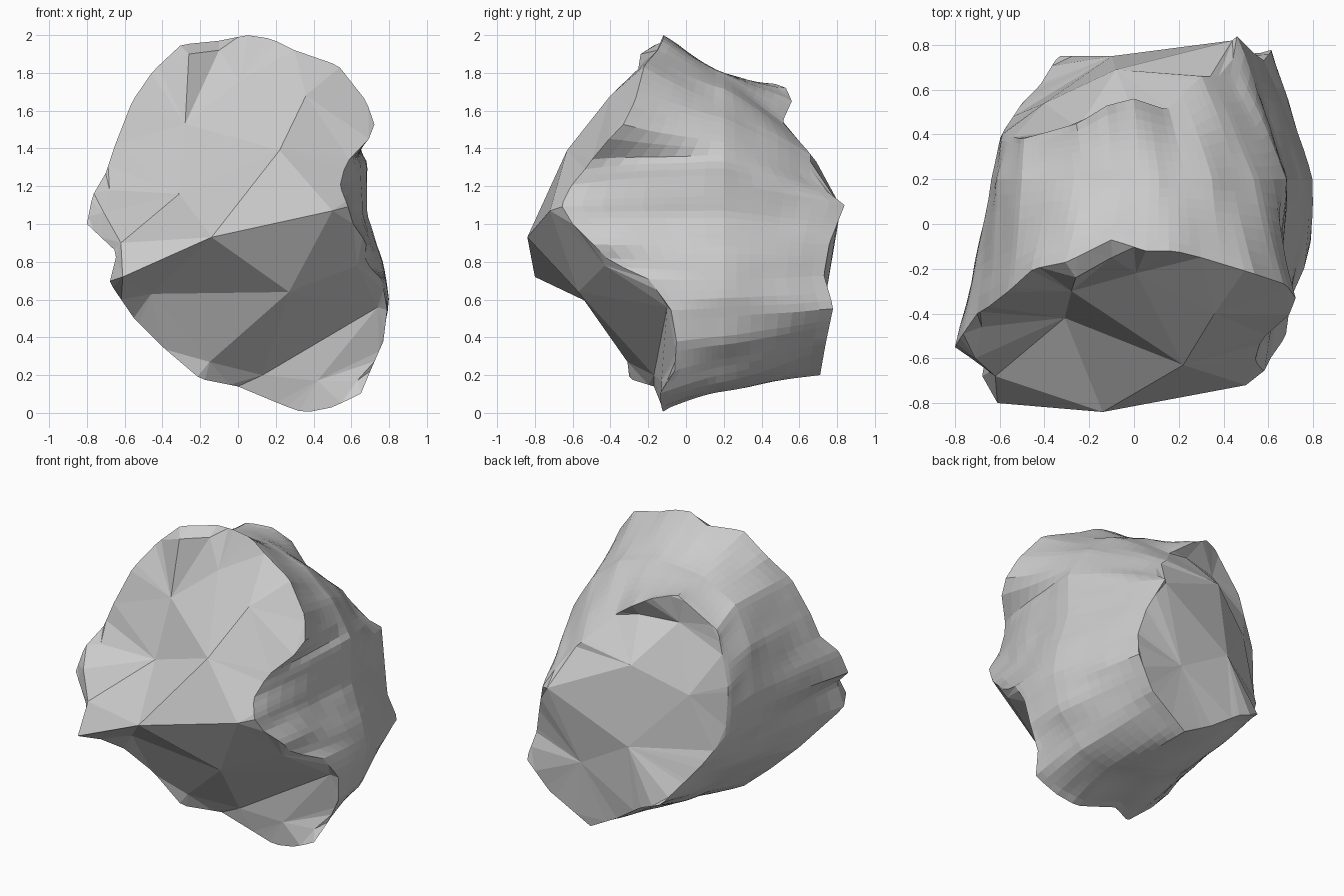
import bpy, bmesh, math
from mathutils import Vector, noise, geometry

if "Cube" in bpy.data.objects:
    bpy.data.objects.remove(bpy.data.objects["Cube"])

N = 120      # points around each ring
HALF = 8     # wall rows on each side of the middle ring

# Ragged front rim, clockwise from the top (x, y, z)
front_rim = [
    (.05, -.12, 2.0), (.18, -.12, 1.98), (.3, -.15, 1.92), (.53, -.22, 1.84),
    (.68, -.27, 1.65), (.735, -.35, 1.49), (.66, -.45, 1.42), (.57, -.51, 1.32),
    (.54, -.61, 1.2), (.58, -.66, 1.1), (.61, -.6, 1.0), (.68, -.5, .9),
    (.67, -.4, .8), (.76, -.2, .71), (.79, -.08, .55), (.77, -.05, .38),
    (.7, -.06, .22), (.65, -.14, .1), (.5, -.13, .03), (.35, -.12, 0),
    (.24, -.13, .04), (0, -.17, .14), (-.2, -.3, .18), (-.4, -.31, .35),
    (-.55, -.4, .5), (-.68, -.68, .69), (-.64, -.66, .85), (-.8, -.55, 1.0),
    (-.77, -.5, 1.15), (-.7, -.4, 1.27), (-.65, -.37, 1.42), (-.56, -.3, 1.65),
    (-.45, -.2, 1.81), (-.3, -.17, 1.95), (-.1, -.07, 1.97)]

# Middle section of the wall, with the shallow groove on the right
mid_ring = [(x, .2, z) for x, z in [
    (.1, 1.81), (.35, 1.71), (.54, 1.55), (.68, 1.32), (.68, 1.05), (.77, .82),
    (.8, .6), (.75, .38), (.58, .17), (.35, .11), (0, .2), (-.25, .32),
    (-.5, .6), (-.62, .85), (-.64, 1.1), (-.61, 1.4), (-.5, 1.65), (-.25, 1.78)]]

# Back rim
back_rim = [
    (0, .56, 1.65), (.15, .51, 1.54), (.3, .66, 1.37), (.43, .66, 1.24),
    (.46, .84, 1.1), (.54, .76, .9), (.58, .73, .73), (.62, .78, .56),
    (.48, .74, .37), (.2, .71, .2), (0, .72, .31), (-.19, .75, .44),
    (-.34, .75, .5), (-.42, .62, .62), (-.5, .54, .73), (-.58, .42, .89),
    (-.59, .4, 1.2), (-.5, .38, 1.55), (-.25, .45, 1.75), (-.12, .53, 1.72)]

# Broken front face: large facets and their ridges
front_pts = [
    (.01, -.22, 1.76), (.22, -.63, 1.39), (.36, -.40, 1.68), (-.26, -.24, 1.9),
    (-.28, -.30, 1.53), (-.31, -.42, 1.16), (-.14, -.84, .93), (-.61, -.8, .72),
    (.50, -.72, 1.07), (-.46, -.45, .63), (.27, -.57, .64), (-.15, -.31, .27),
    (.13, -.17, .2), (.42, -.13, .17), (.63, -.1, .17), (-.68, -.46, 1.18),
    (-.71, -.6, 1.06), (-.62, -.68, .9), (.74, -.1, .56), (.63, -.43, .78),
    (-.1, -.15, 1.92)]
front_ridges = [(6, 7), (6, 8), (9, 10), (6, 10), (6, 9), (7, 9), (10, 11),
                (4, 5), (5, 6), (5, 1), (4, 1), (1, 6), (1, 2), (3, 4), (8, 10),
                (9, 11), (10, 12), (5, 15), (5, 16), (12, 18), (10, 18),
                (10, 19), (12, 13), (13, 14), (0, 20), (4, 20)]

# Broken back face, with the recess under its top lip
back_pts = [(-.08, .69, 1.33), (-.4, .54, 1.16), (-.1, .75, .82), (.25, .74, .62),
            (.44, .82, 1.09), (0, .49, 1.57), (-.25, .43, 1.56)]
back_ridges = [(0, 1), (0, 4), (2, 3), (1, 2), (2, 4), (5, 6), (0, 5)]


def resample(loop, cx, cz):
    """Even angular samples of a ring around an axis along y."""
    pts = sorted([(math.atan2(p[0] - cx, p[2] - cz) % math.tau, Vector(p))
                  for p in loop], key=lambda t: t[0])
    pts = [(pts[-1][0] - math.tau, pts[-1][1])] + pts + [(pts[0][0] + math.tau, pts[0][1])]
    out = []
    for i in range(N):
        a = i * math.tau / N
        for (a0, p0), (a1, p1) in zip(pts, pts[1:]):
            if a0 <= a <= a1:
                out.append(p0.lerp(p1, (a - a0) / max(a1 - a0, 1e-6)))
                break
    return out


def radius(p):
    return math.hypot(p.x, p.z - 1)


front = resample(front_rim, 0, 1)
mid = resample(mid_ring, .03, 1)
back = resample(back_rim, 0, .95)

# Wall rows from front rim to back rim, bulging out quickly behind notches
verts, faces = [], []
for r in range(2 * HALF + 1):
    t = r / HALF
    for f, m, b in zip(front, mid, back):
        if t <= 1:
            power = 1.2 + min(max((radius(m) - radius(f)) * 7, 0), .8)
            p = f.lerp(m, 1 - (1 - t) ** power)
            p.y = f.y + (m.y - f.y) * t
        else:
            p = m.lerp(b, (t - 1) ** 1.1)
            p.y = m.y + (b.y - m.y) * (t - 1)
        if 0 < r < 2 * HALF:
            out = Vector((p.x, 0, p.z - 1)).normalized()
            p = p + out * .014 * noise.noise(p * 4)
        verts.append(p)
for r in range(2 * HALF):
    for i in range(N):
        j = (i + 1) % N
        a, b = r * N, (r + 1) * N
        faces.append((a + i, a + j, b + j, b + i))


def cap(first, pts, ridges, flip):
    """Fill a rim with large facets, triangulated as seen along y."""
    start = len(verts)
    ids = list(range(first, first + N)) + list(range(start, start + len(pts)))
    verts.extend(Vector(p) for p in pts)
    flat = [Vector((verts[i].x, verts[i].z)) for i in ids]
    edges = [(i, (i + 1) % N) for i in range(N)] + [(a + N, b + N) for a, b in ridges]
    rim = list(range(N))[::-1]
    res = geometry.delaunay_2d_cdt(flat, edges, [rim], 1, 1e-5)
    remap = []
    for co, src in zip(res[0], res[3]):
        if src:
            remap.append(ids[src[0]])
        else:  # crossing of two ridges: borrow the nearest depth
            near = min(ids, key=lambda i: (Vector((verts[i].x, verts[i].z)) - co).length)
            remap.append(len(verts))
            verts.append(Vector((co.x, verts[near].y, co.y)))
    for f in res[2]:
        g = [remap[k] for k in f]
        faces.append(tuple(g[::-1] if flip else g))


cap(0, front_pts, front_ridges, False)
cap(2 * HALF * N, back_pts, back_ridges, True)

# Rock chunk
mesh = bpy.data.meshes.new("rock_chunk")
mesh.from_pydata([tuple(v) for v in verts], [], faces)
mesh.validate()
bm = bmesh.new()
bm.from_mesh(mesh)
bmesh.ops.recalc_face_normals(bm, faces=bm.faces)
bm.to_mesh(mesh)
bm.free()
rock = bpy.data.objects.new("rock_chunk", mesh)
bpy.context.collection.objects.link(rock)
